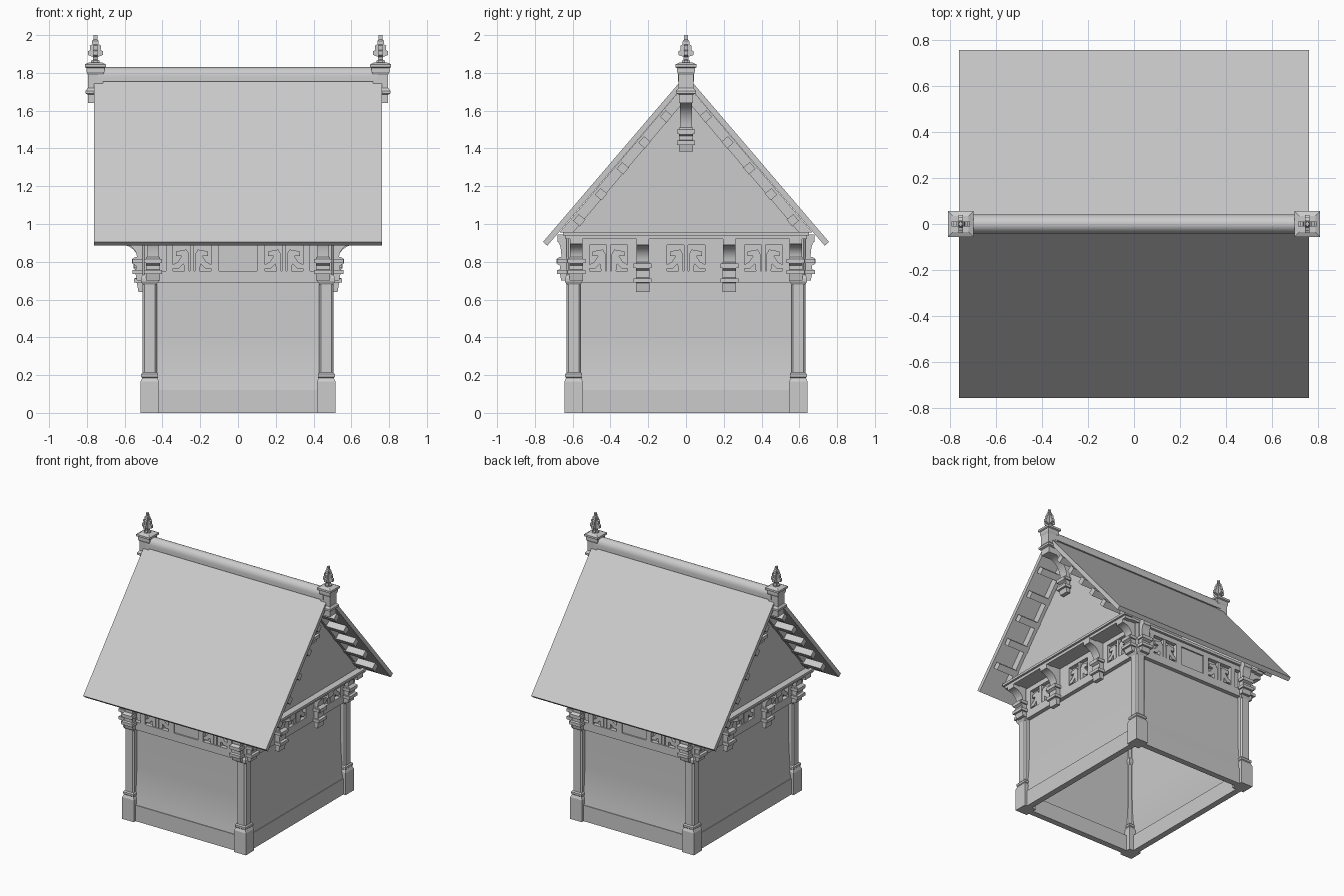
import bpy, bmesh, math
from mathutils import Vector

if "Cube" in bpy.data.objects:
    bpy.data.objects.remove(bpy.data.objects["Cube"])

stone = bpy.data.materials.new("plain grey")
stone.use_nodes = True
GREY = (0.6, 0.6, 0.6, 1)
stone.diffuse_color = GREY
stone.node_tree.nodes["Principled BSDF"].inputs["Base Color"].default_value = GREY


# Placement: u runs along a wall, d is distance out from the middle
def front(u, d, z):
    return Vector((u, -d, z))


def side(u, d, z):
    return Vector((d, u, z))


def finish(name, bm, mirror, smooth=False):
    bmesh.ops.recalc_face_normals(bm, faces=bm.faces)
    mesh = bpy.data.meshes.new(name)
    bm.to_mesh(mesh)
    bm.free()
    mesh.materials.append(stone)
    ob = bpy.data.objects.new(name, mesh)
    bpy.context.collection.objects.link(ob)
    if mirror:
        mod = ob.modifiers.new("mirror", "MIRROR")
        mod.use_axis = ("X" in mirror, "Y" in mirror, False)
        mod.use_mirror_merge = False
    if smooth:
        bpy.ops.object.select_all(action="DESELECT")
        ob.select_set(True)
        bpy.context.view_layer.objects.active = ob
        bpy.ops.object.shade_smooth_by_angle(angle=math.radians(35))
    return ob


def prism(name, points, a, b, place, mirror="", smooth=False):
    """Extrude a closed outline from a to b; place(p, q, t) gives the position."""
    bm = bmesh.new()
    rings = [[bm.verts.new(place(p, q, t)) for p, q in points] for t in (a, b)]
    n = len(points)
    for i in range(n):
        j = (i + 1) % n
        bm.faces.new((rings[0][i], rings[0][j], rings[1][j], rings[1][i]))
    bm.faces.new(rings[0])
    bm.faces.new(rings[1])
    return finish(name, bm, mirror, smooth)


def panel(name, points, d0, d1, wall, mirror):
    return prism(name, points, d0, d1, lambda u, z, d: wall(u, d, z), mirror)


def block(name, u0, u1, d0, d1, z0, z1, wall, mirror):
    return panel(name, [(u0, z0), (u1, z0), (u1, z1), (u0, z1)], d0, d1, wall, mirror)


def section(name, points, u0, u1, wall, mirror, smooth=False):
    return prism(name, points, u0, u1, lambda d, z, u: wall(u, d, z), mirror, smooth)


def stack(name, cx, cy, levels, mirror):
    """Square tower of (height, half width) levels."""
    bm = bmesh.new()
    rings = [[bm.verts.new((cx + sx * h, cy + sy * h, z))
              for sx, sy in ((-1, -1), (1, -1), (1, 1), (-1, 1))] for z, h in levels]
    for lo, hi in zip(rings, rings[1:]):
        for i in range(4):
            j = (i + 1) % 4
            bm.faces.new((lo[i], lo[j], hi[j], hi[i]))
    bm.faces.new(rings[0])
    bm.faces.new(rings[-1])
    return finish(name, bm, mirror)


def bracket(name, u, d, z, reach, rise, wall, mirror, drop=0.15):
    """Moulded pendant with a curved arm springing from height z."""
    outline = [(0, -drop), (.03, -drop), (.038, -drop * .7), (.05, -drop * .68),
               (.05, -drop * .55), (.036, -drop * .52), (.036, -.045), (.055, -.035),
               (.055, -.01), (.04, 0), (0, 0)]
    section(name + "_pendant", [(d + a, z + b) for a, b in outline],
            u - .036, u + .036, wall, mirror)
    for part, h in (("upper", -.01), ("lower", -drop * .55)):
        block(f"{name}_{part}_collar", u - .047, u + .047, d, d + .053,
              z + h - .022, z + h, wall, mirror)
    arc = [(d + .03 + (reach - .03) * (1 - math.cos(t)), z + rise * math.sin(t))
           for t in [i * math.pi / 16 for i in range(9)]]
    arm = [(d, z)] + arc + [(d + reach, z + rise + .04), (d, z + rise + .04)]
    section(name + "_arm", arm, u - .033, u + .033, wall, mirror, True)


# Corner posts
PX, PY = .4675, .595
stack("post_base", PX, PY, [(0, .049), (.165, .049), (.185, .04), (.19, .045),
                            (.205, .045), (.215, .036)], "XY")
shaft = stack("post_shaft", PX, PY, [(.2, .0375), (.95, .0375)], "XY")
shaft.modifiers.new("chamfer", "BEVEL").width = .01
stack("post_capital", PX, PY, [(.68, .037), (.695, .046), (.715, .046), (.73, .038)], "XY")

# Plinths, flared walls and friezes
FX, FY = .497, .622
for label, wall, half, out, axis in (("front", front, PX, FY, "Y"), ("side", side, PY, FX, "X")):
    block(label + "_plinth", -half, half, out - .045, out, 0, .12, wall, axis)
    flare = [(out - .03 + .025 * (1 - t) ** 2, .12 + .3 * t) for t in [i / 8 for i in range(9)]]
    inner = [(d - .015, z) for d, z in reversed(flare)]
    section(label + "_wall", flare + [(out - .03, .95), (out - .045, .95)] + inner,
            -half, half, wall, axis, True)
    block(label + "_frieze_bottom_rail", -half, half, out - .03, out, .69, .75, wall, axis)
    block(label + "_frieze_top_rail", -half, half, out - .03, out, .89, .95, wall, axis)

# Frieze stiles and carved leaf ornaments
for u0, u1 in ((.1, .143), (.343, .38)):
    block("front_stile", u0, u1, FY - .03, FY, .75, .89, front, "XY")
block("front_centre_panel", -.1, .1, FY - .03, FY - .01, .75, .89, front, "Y")
for u0, u1 in ((.1, .31), (.51, .56)):
    block("side_stile", u0, u1, FX - .03, FX, .75, .89, side, "XY")

LEAF = [(.016, .75), (.04, .75), (.045, .79), (.07, .765), (.1, .765), (.1, .785),
        (.075, .8), (.055, .83), (.085, .83), (.085, .855), (.03, .865), (.016, .84)]
for wall, out, centres in ((front, FY, (-.243, .243)), (side, FX, (-.41, 0, .41))):
    axis = "Y" if wall is front else "X"
    for c in centres:
        for s in (-1, 1):
            panel("frieze_leaf", [(c + s * u, z) for u, z in LEAF], out - .03, out - .006, wall, axis)
        block("frieze_stem", c - .011, c + .011, out - .03, out - .004, .75, .89, wall, axis)

# Brackets under the eaves and the gable jetty
bracket("front_corner_bracket", .45, .63, .825, .05, .08, front, "XY", .125)
bracket("side_corner_bracket", .58, .505, .825, .11, .07, side, "XY", .125)
bracket("side_bracket", .23, FX, .8, .12, .09, side, "XY", .16)

# Jetty beam and floor
block("jetty_floor", -.64, .64, 0, .6, .925, .945, side, "X")
block("jetty_beam", -.64, .64, .56, .615, .92, .94, side, "X")
block("jetty_moulding", -.65, .65, .56, .63, .94, .957, side, "X")

# Gable walls and raking rafters
SLOPE = 1.18
UNDER = 1.745
LOW = .955


def reach_at(z, top):
    return (top - z) / SLOPE


wide = reach_at(LOW, UNDER)
panel("gable_wall", [(-wide, LOW), (wide, LOW), (0, UNDER)], .56, .58, side, "X")
thin = reach_at(LOW, UNDER - .085)
panel("gable_rafter", [(wide, LOW), (0, UNDER), (0, UNDER - .085), (thin, LOW)],
      .57, .605, side, "XY")

# Purlin ends carrying the overhang
along = Vector((1, -SLOPE)).normalized() * .023
across = Vector((along.y, -along.x))
for i in range(5):
    mid = Vector((.105 + .115 * i, 1.57 - .1375 * i))
    corners = [mid + along + across, mid + along - across, mid - along - across, mid - along + across]
    panel("purlin_end", [tuple(c) for c in corners], .57, .75, side, "XY")

# Roof slabs and rounded ridge
roof = [(0, 1.79), (.757, .905), (.734, .885), (0, UNDER)]
roof += [(-y, z) for y, z in roof[2:0:-1]]
panel("roof", roof, -.763, .763, side, "")
ridge = [(.042 * math.cos(t), 1.782 + .048 * math.sin(t))
         for t in [i * math.pi / 12 for i in range(13)]]
panel("ridge_cap", [(.042, 1.755)] + ridge + [(-.042, 1.755)], -.74, .74, side, "").select_set(True)
bpy.context.view_layer.objects.active = bpy.data.objects["ridge_cap"]
bpy.ops.object.shade_smooth_by_angle(angle=math.radians(35))

# Apex posts, hanging brackets and finials
AX = .755
stack("apex_post", AX, 0, [(1.64, .038), (1.685, .038), (1.69, .052), (1.705, .052), (1.72, .04),
                           (1.79, .04), (1.805, .047), (1.825, .047), (1.83, .056),
                           (1.845, .056), (1.855, .035)], "X")
bracket("apex_bracket", 0, .6, 1.51, .14, .13, side, "X", .125)
SPEAR = [(.022, 1.85), (.022, 1.865), (.012, 1.87), (.014, 1.885), (.04, 1.895), (.04, 1.915),
         (.028, 1.92), (.03, 1.945), (.018, 1.95), (.017, 1.97), (.007, 1.98), (.004, 2)]
spear = SPEAR + [(-w, z) for w, z in reversed(SPEAR)]
panel("finial_cross_leaf", spear, AX - .01, AX + .01, side, "X")
prism("finial_long_leaf", spear, -.01, .01, lambda w, z, t: Vector((AX + w, t, z)), "X")
